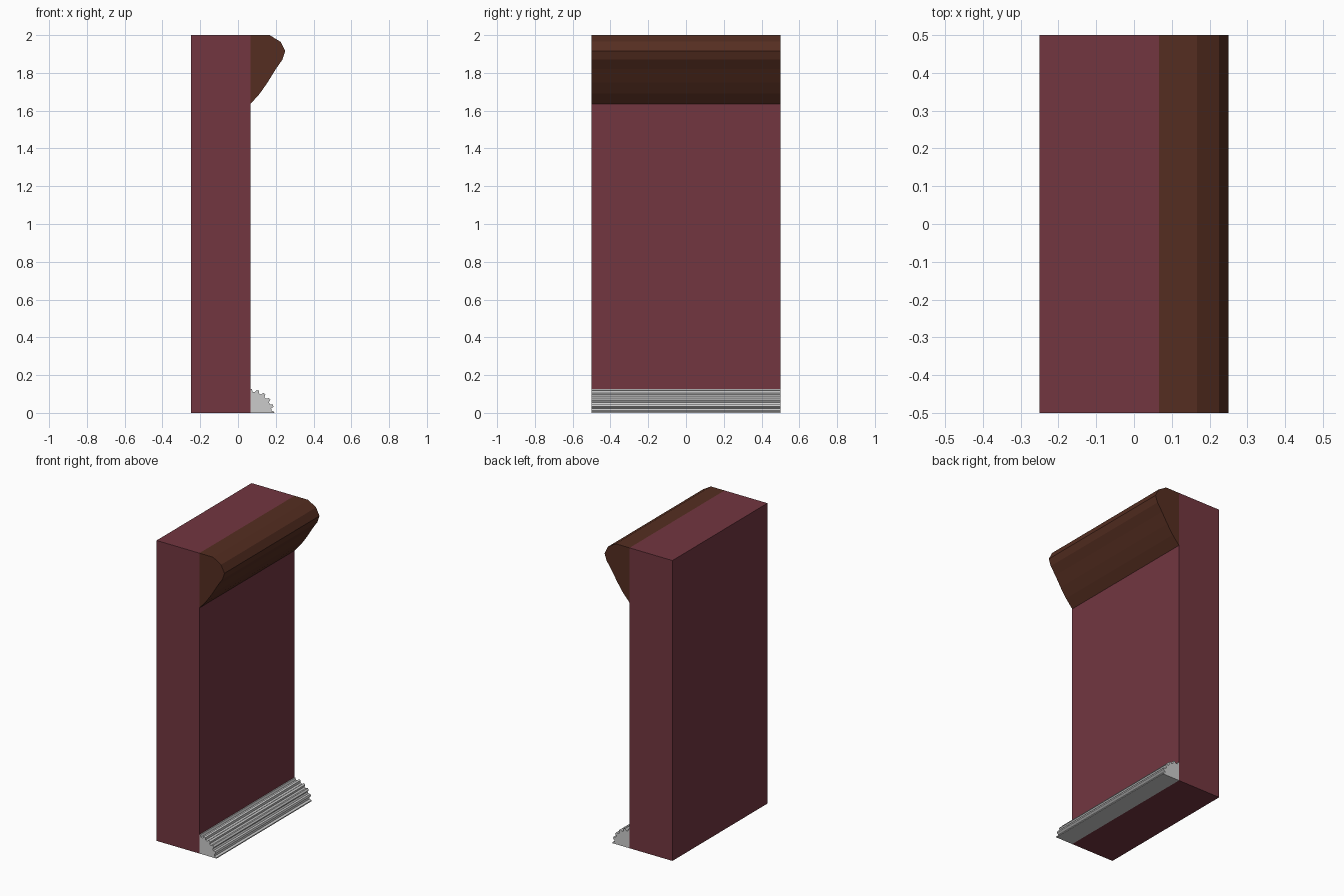
import bpy, bmesh
from math import cos, sin, radians

if "Cube" in bpy.data.objects:
    bpy.data.objects.remove(bpy.data.objects["Cube"])


def material(name, rgb):
    m = bpy.data.materials.new(name)
    m.diffuse_color = (*rgb, 1)
    m.use_nodes = True
    m.node_tree.nodes["Principled BSDF"].inputs["Base Color"].default_value = m.diffuse_color
    return m


def extrude_profile(name, profile, mat=None, y0=-0.5, y1=0.5):
    """Sweep an x/z outline along y into a closed solid."""
    bm = bmesh.new()
    face = bm.faces.new([bm.verts.new((x, y0, z)) for x, z in profile])
    out = bmesh.ops.extrude_face_region(bm, geom=[face], use_keep_orig=True)
    moved = [g for g in out["geom"] if isinstance(g, bmesh.types.BMVert)]
    bmesh.ops.translate(bm, verts=moved, vec=(0, y1 - y0, 0))
    bmesh.ops.recalc_face_normals(bm, faces=bm.faces)
    mesh = bpy.data.meshes.new(name)
    bm.to_mesh(mesh)
    bm.free()
    obj = bpy.data.objects.new(name, mesh)
    bpy.context.collection.objects.link(obj)
    if mat:
        mesh.materials.append(mat)
    return obj


FACE = 0.066  # x of the wall's trimmed side

# Wall slab
extrude_profile("wall", [(-0.25, 0), (FACE, 0), (FACE, 2), (-0.25, 2)],
                material("wall_red", (0.17, 0.037, 0.051)))

# Crown moulding along the top
crown = [(FACE, 2), (0.167, 2), (0.225, 1.965), (0.25, 1.915), (0.235, 1.87),
         (0.2, 1.82), (0.157, 1.75), (0.115, 1.69), (FACE, 1.635)]
extrude_profile("crown_moulding", crown, material("dark_wood", (0.091, 0.027, 0.015)))

# Ribbed quarter-round skirting: one rib every 18 degrees
ribs = []
for i in range(6):
    for offset, radius in ((-6, 0.112), (-3, 0.126), (3, 0.126), (6, 0.112)):
        a = 18 * i + offset
        if 0 <= a <= 90:
            ribs.append((FACE + radius * cos(radians(a)), radius * sin(radians(a))))
skirting = [(FACE, 0), (FACE + 0.126, 0)] + ribs + [(FACE, 0.126)]
extrude_profile("skirting", skirting)
